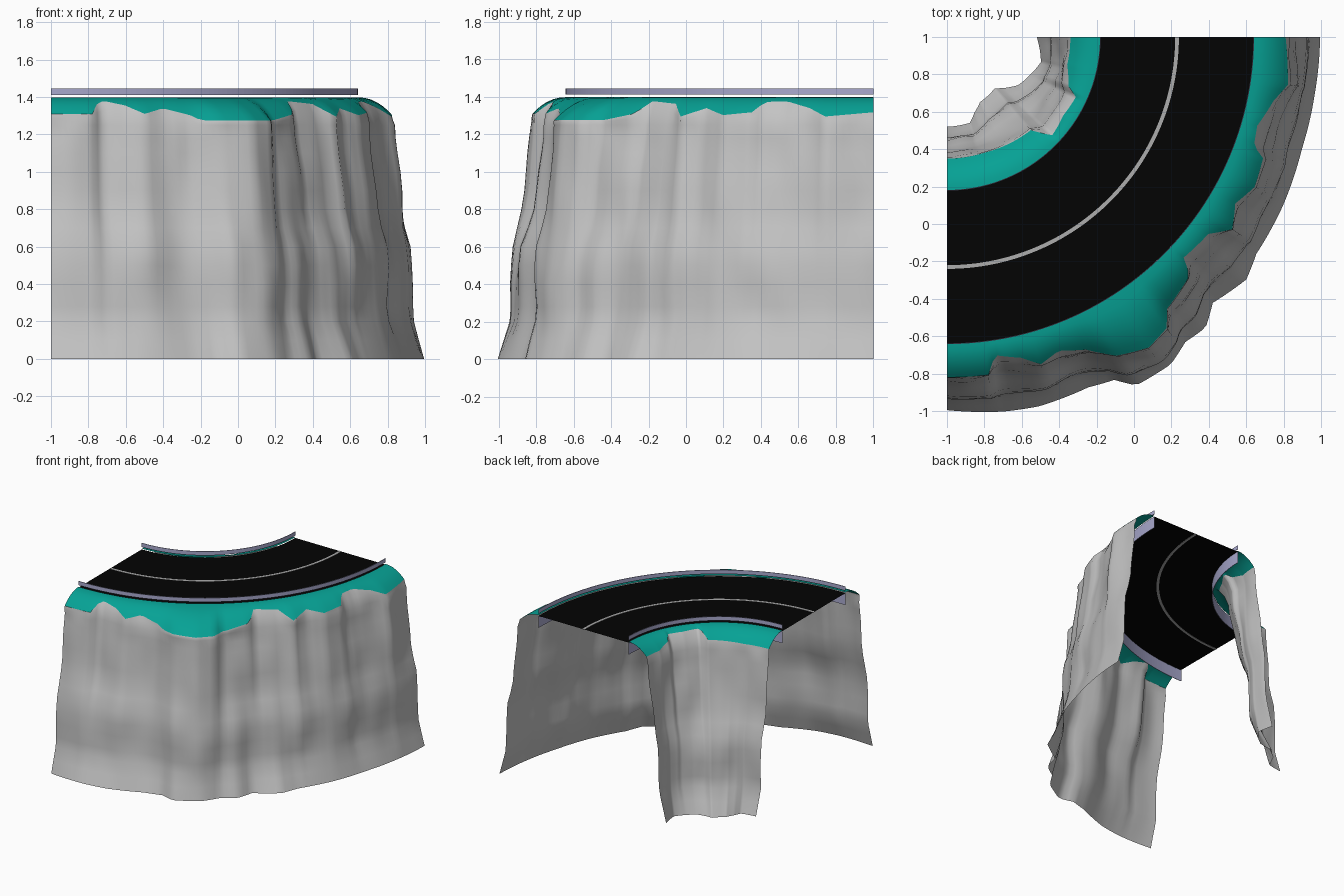
import bpy, math
from mathutils import noise, Vector

if "Cube" in bpy.data.objects:
    bpy.data.objects.remove(bpy.data.objects["Cube"])

CX, CY, N = -1.0, 1.0, 90      # centre of the bend, one step per degree


def mat(name, rgb):
    m = bpy.data.materials.new(name)
    m.diffuse_color = (*rgb, 1)
    m.use_nodes = True
    m.node_tree.nodes["Principled BSDF"].inputs["Base Color"].default_value = m.diffuse_color
    return m


ROCK = mat("rock grey", (0.55, 0.55, 0.55))
GRASS = mat("teal grass", (0.002, 0.36, 0.30))
ASPHALT = mat("asphalt black", (0.001, 0.001, 0.001))
PAINT = mat("lane paint", (0.42, 0.42, 0.42))
RAIL = mat("rail lilac", (0.40, 0.40, 0.62))


def sweep(name, material, profile, flip=False, smooth=False):
    """Sweep profile(angle) -> [(radius, z), ...] through the quarter bend."""
    verts, faces, k = [], [], 0
    for i in range(N + 1):
        a = math.radians(i * 90 / N)
        pts = profile(i * 90 / N)
        k = len(pts)
        verts += [(CX + r * math.sin(a), CY - r * math.cos(a), z) for r, z in pts]
    for i in range(N):
        for j in range(k - 1):
            f = [i * k + j, (i + 1) * k + j, (i + 1) * k + j + 1, i * k + j + 1]
            faces.append(f[::-1] if flip else f)
    me = bpy.data.meshes.new(name)
    me.from_pydata(verts, [], faces)
    me.materials.append(material)
    for p in me.polygons:
        p.use_smooth = smooth
    ob = bpy.data.objects.new(name, me)
    bpy.context.collection.objects.link(ob)
    return ob


def lookup(table, a):
    for (a0, v0), (a1, v1) in zip(table, table[1:]):
        if a <= a1:
            return v0 + (v1 - v0) * (a - a0) / (a1 - a0)
    return table[-1][1]


# Jagged rims and feet of the two cliffs: (angle, radius)
OUT_RIM = [(0, 1.82), (7, 1.82), (8.5, 1.72), (13, 1.76), (16, 1.82), (19.6, 1.78),
           (24, 1.83), (28, 1.93), (33, 1.98), (37, 1.95), (39, 1.87), (45.5, 1.82),
           (47, 1.73), (53, 1.75), (56, 1.84), (60, 1.78), (64, 1.83), (69, 1.81),
           (70.5, 1.74), (74, 1.725), (79, 1.78), (82, 1.84), (90, 1.81)]
OUT_FOOT = [(0, 1.995), (8.5, 2.025), (14, 2.035), (22, 2.02), (26, 2.04), (28.5, 2.12),
            (34.4, 2.12), (38, 2.07), (41.7, 2.08), (45, 2.01), (51, 2.06), (55, 2.02),
            (63.4, 2.01), (72.5, 1.99), (81, 1.99), (90, 1.995)]
IN_RIM = [(0, 0.65), (18, 0.65), (42, 0.67), (47, 0.77), (56, 0.75), (65, 0.76),
          (68, 0.70), (77, 0.66), (90, 0.66)]
IN_FOOT = [(0, 0.48), (15, 0.475), (20, 0.43), (27, 0.39), (43, 0.375), (56, 0.46),
           (66, 0.49), (75, 0.52), (90, 0.48)]

# How far the wall has moved from shoulder to foot at each height
LEVELS = [(1.25, 0.0), (1.18, 0.02), (1.1, 0.05), (1.0, 0.09), (0.9, 0.14), (0.8, 0.22),
          (0.7, 0.37), (0.6, 0.54), (0.5, 0.6), (0.4, 0.62), (0.28, 0.62), (0.2, 0.66),
          (0.1, 0.83), (0, 1.0)]


def side(name, rim_t, foot_t, sign, road_r, norm):
    """One verge and the cliff under it; sign is +1 outside, -1 inside."""
    def rim(a):
        r = lookup(rim_t, a)
        return r, min(1.375, max(1.275, 1.31 - 0.75 * sign * (r - norm)))

    def grass(a):
        r, z = rim(a)
        return [(road_r + (r - road_r) * t, 1.398 - (1.398 - z) * t ** 2.2)
                for t in (0, 0.2, 0.4, 0.6, 0.75, 0.88, 1)]

    def cliff(a):
        r, z = rim(a)
        foot = lookup(foot_t, a)
        sh = r + sign * 0.55 * max(0, sign * (norm - r)) + sign * 0.008
        pts = [(r, z), ((r * 0.45 + sh * 0.55), z * 0.6 + 1.25 * 0.4)]
        for h, t in LEVELS:
            # the far end of the bend leans out earlier than the near end
            t += 0.13 * (a / 90) * math.exp(-((h - 0.88) / 0.17) ** 2)
            rr = sh + (foot - sh) * t
            wob = noise.noise(Vector((a * norm * 0.09, h * 3.5, sign * 5)))
            pts.append((rr + 0.02 * wob * min(1, h * 4), h))
        return pts

    sweep(name + "_grass_verge", GRASS, grass, sign < 0, True)
    sweep(name + "_cliff", ROCK, cliff, sign < 0, True)

    # Guard rail: slim band above the road edge, skirt below it
    for part, z0, z1 in (("rail", 1.412, 1.445), ("skirt", 1.295, 1.39)):
        sweep(f"{name}_guard_{part}", RAIL,
              lambda a: [(road_r - .002, z0), (road_r + .002, z0), (road_r + .002, z1),
                         (road_r - .002, z1), (road_r - .002, z0)])


side("outer", OUT_RIM, OUT_FOOT, 1, 1.64, 1.82)
side("inner", IN_RIM, IN_FOOT, -1, 0.82, 0.65)

# Road deck and its centre line, a thin plate showing on both faces
sweep("road", ASPHALT, lambda a: [(0.82, 1.392), (1.64, 1.392)])
sweep("centre_line", PAINT,
      lambda a: [(1.22, 1.390), (1.24, 1.390), (1.24, 1.394), (1.22, 1.394), (1.22, 1.390)])
